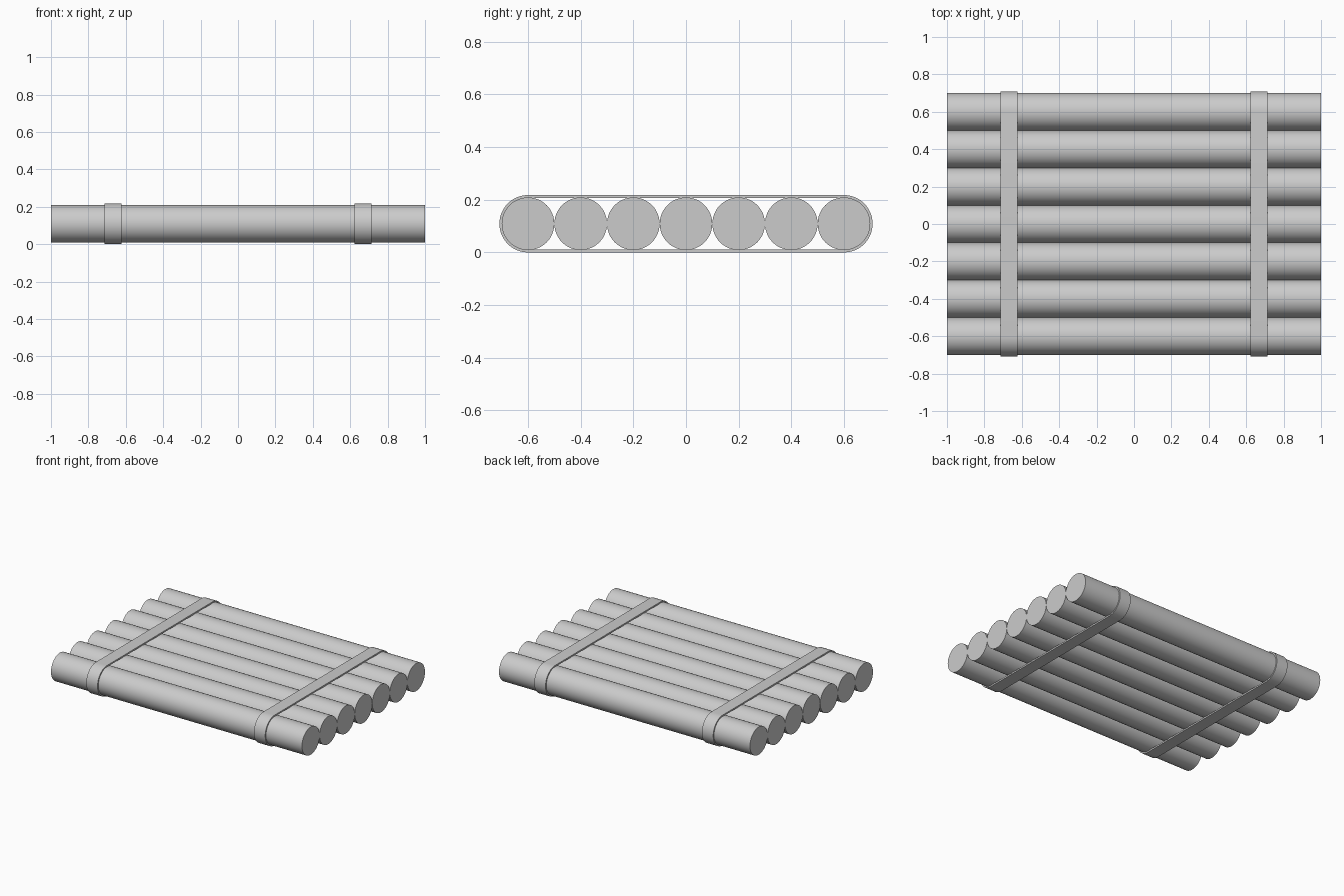
import bpy, bmesh
from math import pi, sin, cos

if "Cube" in bpy.data.objects:
    bpy.data.objects.remove(bpy.data.objects["Cube"])

LOG_R, LOG_COUNT = 0.1, 7
BAND_OUT, BAND_IN, BAND_W = 0.109, 0.098, 0.09
END_Y = LOG_R * (LOG_COUNT - 1)      # centre of the outermost logs
MID_Z = BAND_OUT                     # bands rest on the ground


def smooth(obj):
    bpy.ops.object.select_all(action='DESELECT')
    obj.select_set(True)
    bpy.context.view_layer.objects.active = obj
    bpy.ops.object.shade_smooth_by_angle(angle=pi / 6)


def stadium(radius, steps=24):
    """Rounded outline around the whole row of logs, in y and z."""
    pts = []
    for side, start in ((1, -pi / 2), (-1, pi / 2)):
        for i in range(steps + 1):
            a = start + pi * i / steps
            pts.append((side * END_Y + radius * cos(a), MID_Z + radius * sin(a)))
    return pts


def make_band(name, x):
    bm = bmesh.new()
    loops = [[bm.verts.new((x + dx, y, z)) for y, z in stadium(r)]
             for r, dx in ((BAND_OUT, -BAND_W / 2), (BAND_OUT, BAND_W / 2),
                           (BAND_IN, BAND_W / 2), (BAND_IN, -BAND_W / 2))]
    n = len(loops[0])
    for k in range(4):
        a, b = loops[k], loops[(k + 1) % 4]
        for i in range(n):
            j = (i + 1) % n
            bm.faces.new((a[i], a[j], b[j], b[i]))
    bmesh.ops.recalc_face_normals(bm, faces=bm.faces)
    mesh = bpy.data.meshes.new(name)
    bm.to_mesh(mesh)
    bm.free()
    obj = bpy.data.objects.new(name, mesh)
    bpy.context.collection.objects.link(obj)
    smooth(obj)


# Row of touching logs
for i in range(LOG_COUNT):
    bpy.ops.mesh.primitive_cylinder_add(
        vertices=48, radius=LOG_R, depth=2,
        location=(0, -END_Y + 2 * LOG_R * i, MID_Z), rotation=(0, pi / 2, 0))
    log = bpy.context.object
    log.name = f"log_{i + 1}"
    smooth(log)

# Two straps wrapped around the logs
make_band("left_strap", -0.668)
make_band("right_strap", 0.668)
